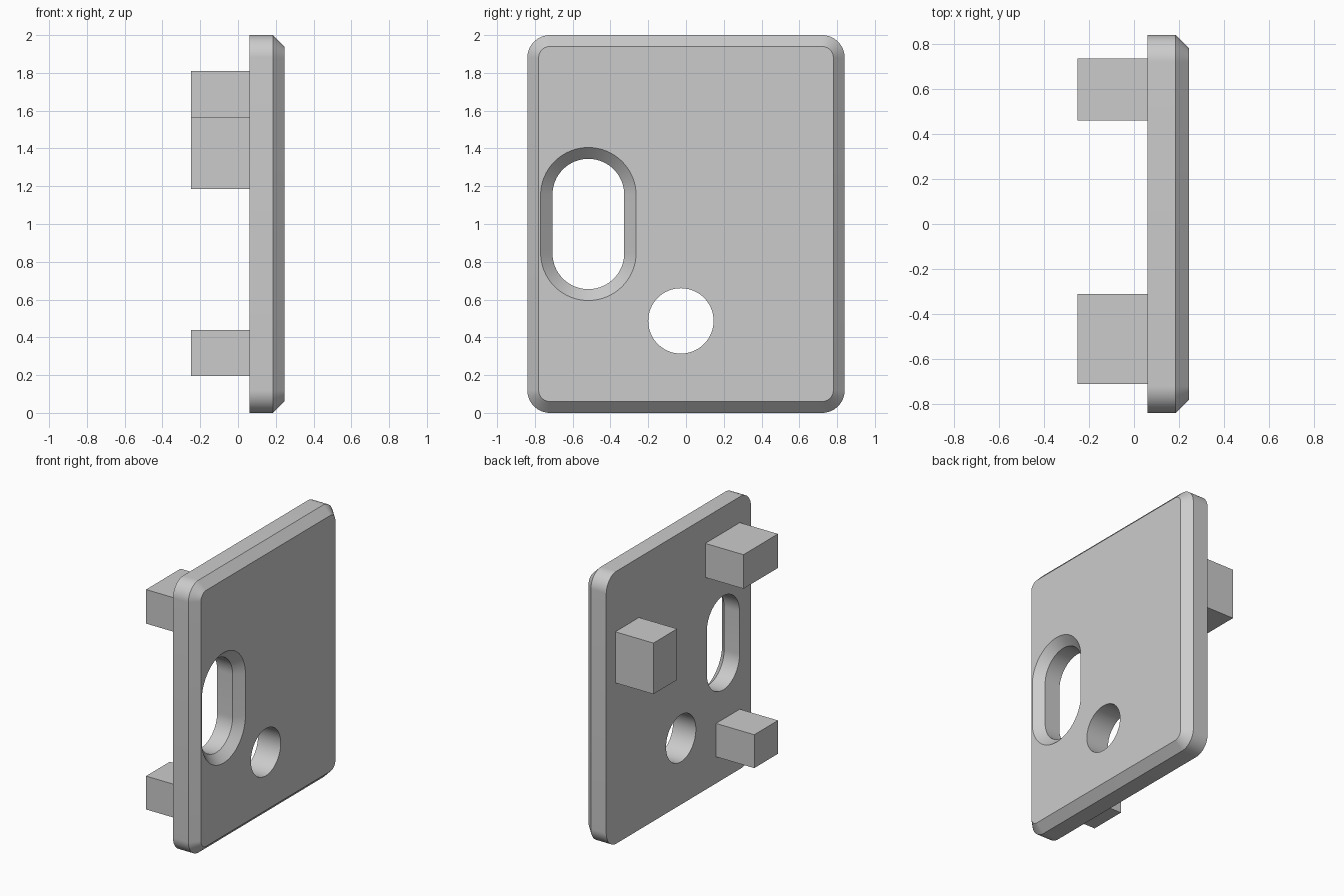
import bpy, bmesh, math

cube = bpy.data.objects.get("Cube")
if cube:
    bpy.data.objects.remove(cube, do_unlink=True)

grey = bpy.data.materials.new("plain grey")
grey.use_nodes = True
grey.diffuse_color = (0.6, 0.6, 0.6, 1)
grey.node_tree.nodes["Principled BSDF"].inputs["Base Color"].default_value = (0.6, 0.6, 0.6, 1)


def rounded_loop(half_w, half_h, radius, steps=16):
    """Rounded rectangle outline in the YZ plane."""
    points = []
    for quarter, (sy, sz) in enumerate(((1, 1), (-1, 1), (-1, -1), (1, -1))):
        for i in range(steps + 1):
            a = (quarter + i / steps) * math.pi / 2
            points.append((sy * (half_w - radius) + radius * math.cos(a),
                           sz * (half_h - radius) + radius * math.sin(a)))
    return points


def loft(name, y, z, sections):
    """Solid through rounded sections (x, half_w, half_h, radius)."""
    bm = bmesh.new()
    rings = [[bm.verts.new((x, y + py, z + pz)) for py, pz in rounded_loop(w, h, r)]
             for x, w, h, r in sections]
    n = len(rings[0])
    for a, b in zip(rings, rings[1:]):
        for i in range(n):
            j = (i + 1) % n
            bm.faces.new((a[i], a[j], b[j], b[i]))
    bm.faces.new(rings[0])
    bm.faces.new(rings[-1])
    bmesh.ops.remove_doubles(bm, verts=bm.verts[:], dist=1e-5)
    bmesh.ops.recalc_face_normals(bm, faces=bm.faces[:])
    mesh = bpy.data.meshes.new(name)
    bm.to_mesh(mesh)
    bm.free()
    mesh.materials.append(grey)
    obj = bpy.data.objects.new(name, mesh)
    bpy.context.collection.objects.link(obj)
    return obj


def block(name, y0, y1, z0, z1, x0=-0.25, x1=0.06):
    bpy.ops.mesh.primitive_cube_add(size=1, location=((x0 + x1) / 2, (y0 + y1) / 2, (z0 + z1) / 2))
    obj = bpy.context.object
    obj.name = name
    obj.scale = (x1 - x0, y1 - y0, z1 - z0)
    obj.data.materials.append(grey)


# Plate with chamfered outer rim
BACK, RIM, FACE = 0.06, 0.185, 0.245
plate = loft("plate", 0, 1, [(BACK, 0.84, 1, 0.12), (RIM, 0.84, 1, 0.12), (FACE, 0.78, 0.94, 0.06)])

# Countersunk slot and round hole
cutters = [
    loft("slot_cutter", -0.517, 1, [(-0.1, 0.19, 0.345, 0.19), (RIM, 0.19, 0.345, 0.19),
                                    (FACE, 0.253, 0.405, 0.253), (0.4, 0.253, 0.405, 0.253)]),
    loft("hole_cutter", -0.027, 0.487, [(-0.1, 0.173, 0.173, 0.173), (0.4, 0.173, 0.173, 0.173)]),
]
bpy.ops.object.select_all(action="DESELECT")
bpy.context.view_layer.objects.active = plate
plate.select_set(True)
for cutter in cutters:
    cutter.hide_render = True
    mod = plate.modifiers.new("cut", "BOOLEAN")
    mod.operation = "DIFFERENCE"
    mod.solver = "EXACT"
    mod.object = cutter
    bpy.ops.object.modifier_apply(modifier=mod.name)
    bpy.data.objects.remove(cutter, do_unlink=True)
bpy.ops.object.shade_smooth_by_angle(angle=math.radians(30))

# Mounting blocks on the inner side
block("upper_block", -0.71, -0.31, 1.56, 1.81)
block("lower_block", -0.71, -0.435, 0.195, 0.44)
block("side_block", 0.46, 0.735, 1.185, 1.56)
